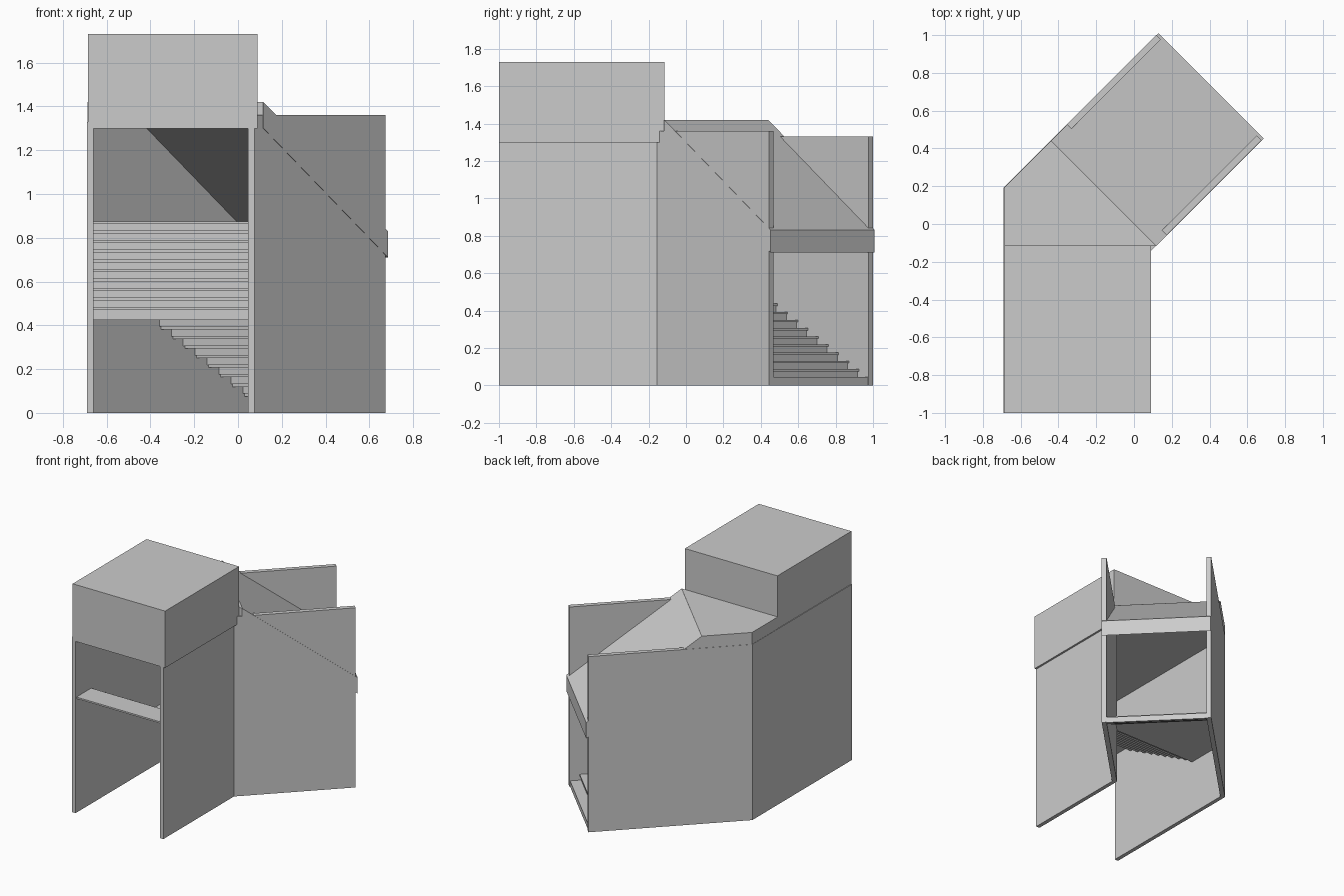
import bpy, bmesh
from math import sqrt
from mathutils import Vector

if "Cube" in bpy.data.objects:
    bpy.data.objects.remove(bpy.data.objects["Cube"])

R2 = sqrt(2)


def st(s, t):
    """Plan point in the turned wing: s runs along it, t across it."""
    return ((s - t) / R2, (s + t) / R2)


def extrude(name, pts, vec):
    """Solid made by sweeping a flat polygon along a vector."""
    bm = bmesh.new()
    face = bm.faces.new([bm.verts.new(p) for p in pts])
    res = bmesh.ops.extrude_face_region(bm, geom=[face])
    verts = [v for v in res["geom"] if isinstance(v, bmesh.types.BMVert)]
    bmesh.ops.translate(bm, vec=Vector(vec), verts=verts)
    bmesh.ops.recalc_face_normals(bm, faces=bm.faces)
    me = bpy.data.meshes.new(name)
    bm.to_mesh(me)
    bm.free()
    ob = bpy.data.objects.new(name, me)
    bpy.context.collection.objects.link(ob)
    return ob


def slab(name, plan, z0, z1):
    return extrude(name, [(x, y, z0) for x, y in plan], (0, 0, z1 - z0))


# Shared dimensions: front wing x limits, turned wing t limits
XL, XLI, XRI, XR = -0.69, -0.66, 0.045, 0.075
TL, TLI, TRI, TR = 0.624, 0.59, -0.128, -0.163
END = 0.79
def corner(x, t):
    return (x, x + t * R2)

# Bent left wall
slab("left_wall", [(XL, -1), corner(XL, TL), st(END, TL), st(END, TLI),
                   corner(XLI, TLI), (XLI, -1)], 0, 1.33)

# Right wall in two heights
slab("right_wall_front", [(XR, -1), corner(XR, TR), corner(XRI, TRI), (XRI, -1)], 0, 1.30)
slab("right_wall_back", [corner(XR, TR), st(END, TR), st(END, TRI), corner(XRI, TRI)], 0, 1.36)

# Upper block over the front wing
slab("upper_block", [(-0.685, -1), (0.09, -1), (0.09, -0.115), (-0.685, -0.115)], 1.30, 1.73)

# Flat roof wedge at the turn, and the sloping roof beyond it
T0, T1 = TR - 0.002, TL - 0.002
slab("roof_wedge", [(-0.688, -0.115), (0.117, -0.115), st(0, T1), corner(-0.688, T1)], 1.30, 1.42)
profile = [(0, 1.42), (0.805, 0.83), (0.805, 0.71), (0, 1.30)]
dx, dy = st(0, T1 - T0)
extrude("sloping_roof", [(*st(s, T0), z) for s, z in profile], (dx, dy, 0))

# Stairs: thin treads with a small nosing, thin risers below
RISE, RUN, TH, NOSE = 0.04375, 0.077, 0.012, 0.01


def turned_rect(s0, s1):
    return [st(s0, TRI), st(s1, TRI), st(s1, TLI), st(s0, TLI)]


def front_rect(y0, y1):
    return [(XLI, y0), (XRI, y0), (XRI, y1), (XLI, y1)]


# Lower flight rises inwards from the far opening
for k in range(1, 11):
    s, z = 0.785 - RUN * (k - 1), RISE * k
    slab(f"lower_riser_{k}", turned_rect(s - 0.01, s), z - RISE, z - TH)
    if k < 10:
        slab(f"lower_tread_{k}", turned_rect(s - RUN, s + NOSE * (k > 1)), z - TH, z)

# Landing in the turn
s = 0.785 - RUN * 9 + NOSE
slab("landing", [(XLI, -0.14), (XRI, -0.14), corner(XRI, TRI), st(s, TRI),
                 st(s, TLI), corner(XLI, TLI)], RISE * 10 - TH, RISE * 10)

# Upper flight rises towards the front, ending in a deeper top tread
for k in range(1, 11):
    y, z = -0.13 - RUN * (k - 1), RISE * (10 + k)
    slab(f"upper_riser_{k}", front_rect(y - 0.01, y), z - RISE, z - TH)
    slab(f"upper_tread_{k}", front_rect(y - RUN if k < 10 else -0.99, y + NOSE), z - TH, z)
